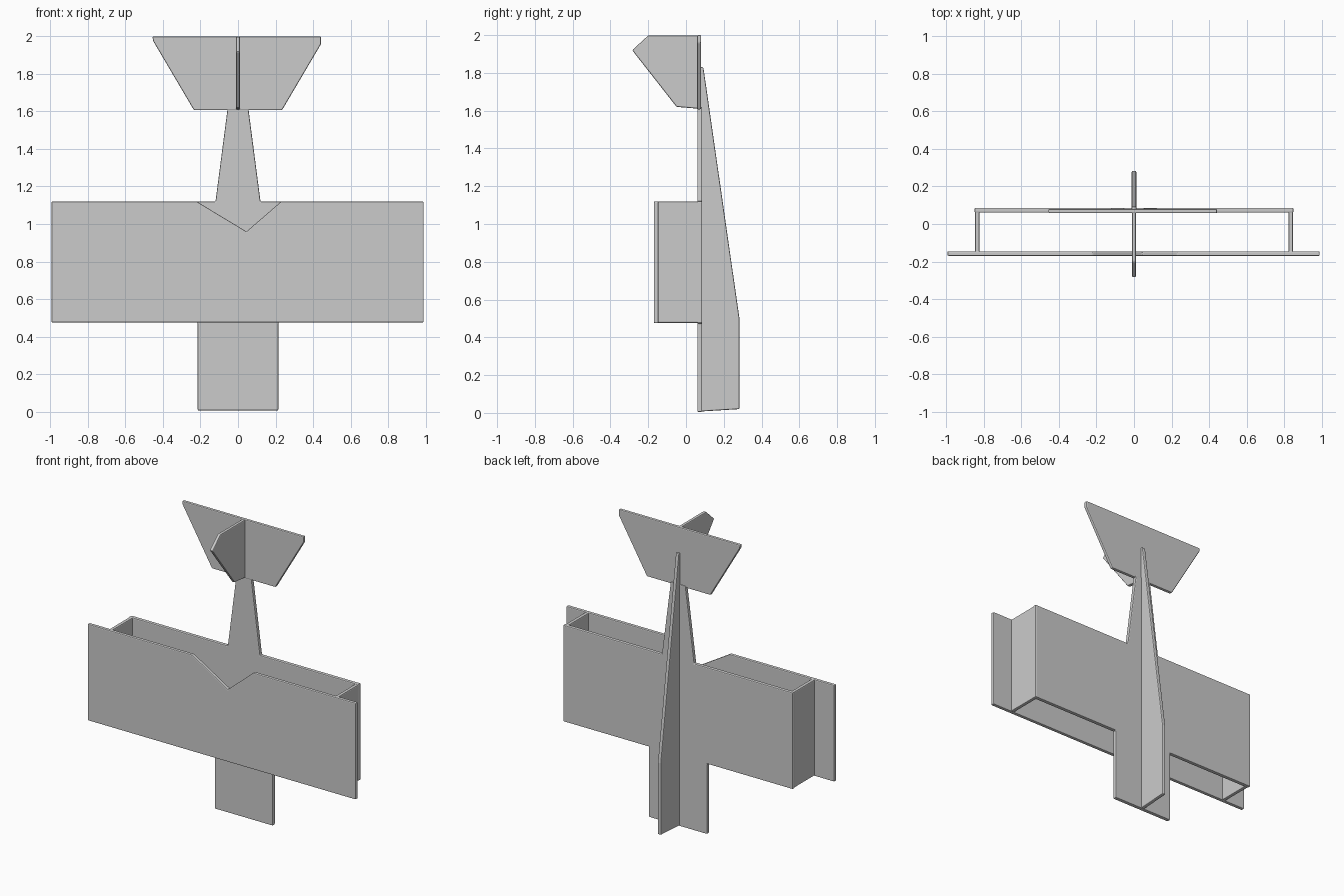
import bpy, bmesh
from mathutils import Vector

if "Cube" in bpy.data.objects:
    bpy.data.objects.remove(bpy.data.objects["Cube"])


def sheet(name, outline, lo, hi, axis):
    """Flat board: outline extruded along axis ('x': y,z points / 'y': x,z points)."""
    def point(p, d):
        return (d, p[0], p[1]) if axis == 'x' else (p[0], d, p[1])
    bm = bmesh.new()
    face = bm.faces.new([bm.verts.new(point(p, lo)) for p in outline])
    ext = bmesh.ops.extrude_face_region(bm, geom=[face])
    step = Vector((hi - lo, 0, 0)) if axis == 'x' else Vector((0, hi - lo, 0))
    bmesh.ops.translate(bm, vec=step,
                        verts=[v for v in ext['geom'] if isinstance(v, bmesh.types.BMVert)])
    bmesh.ops.recalc_face_normals(bm, faces=bm.faces)
    mesh = bpy.data.meshes.new(name)
    bm.to_mesh(mesh)
    bm.free()
    obj = bpy.data.objects.new(name, mesh)
    bpy.context.collection.objects.link(obj)
    # Softened board edges
    bevel = obj.modifiers.new("soft_edges", 'BEVEL')
    bevel.width = 0.006
    bevel.segments = 2
    bevel.limit_method = 'ANGLE'
    return obj


# Wide front wing with the V notch in its top edge
sheet("front_wing", [(-0.995, 0.475), (0.99, 0.475), (0.99, 1.12), (0.23, 1.12),
                     (0.045, 0.96), (-0.22, 1.12), (-0.995, 1.12)], -0.17, -0.146, 'y')

# Rear wing, nose board and tapering tail boom cut from one board
half = [(0.215, 0.005), (0.215, 0.475), (0.85, 0.475), (0.85, 1.12),
        (0.12, 1.12), (0.055, 1.62)]
sheet("rear_wing_and_body", half + [(-x, z) for x, z in reversed(half)], 0.06, 0.086, 'y')

# End struts joining the two wings
for side, name in ((-1, "left_strut"), (1, "right_strut")):
    inner, outer = sorted((side * 0.824, side * 0.848))
    sheet(name, [(-0.155, 0.477), (0.078, 0.477), (0.078, 1.118), (-0.155, 1.118)],
          inner, outer, 'x')

# Tail plane
sheet("tail_plane", [(-0.235, 1.607), (0.235, 1.607), (0.443, 1.96), (0.443, 2.0),
                     (-0.457, 2.0), (-0.452, 1.975)], 0.058, 0.08, 'y')

# Front tail fin
sheet("tail_fin", [(0.07, 1.61), (-0.05, 1.62), (-0.285, 1.92), (-0.2, 1.998),
                   (0.07, 1.998)], -0.011, 0.011, 'x')

# Long keel behind the body
sheet("keel", [(0.072, 0.007), (0.283, 0.02), (0.283, 0.5), (0.092, 1.83),
               (0.072, 1.83)], -0.012, 0.012, 'x')
